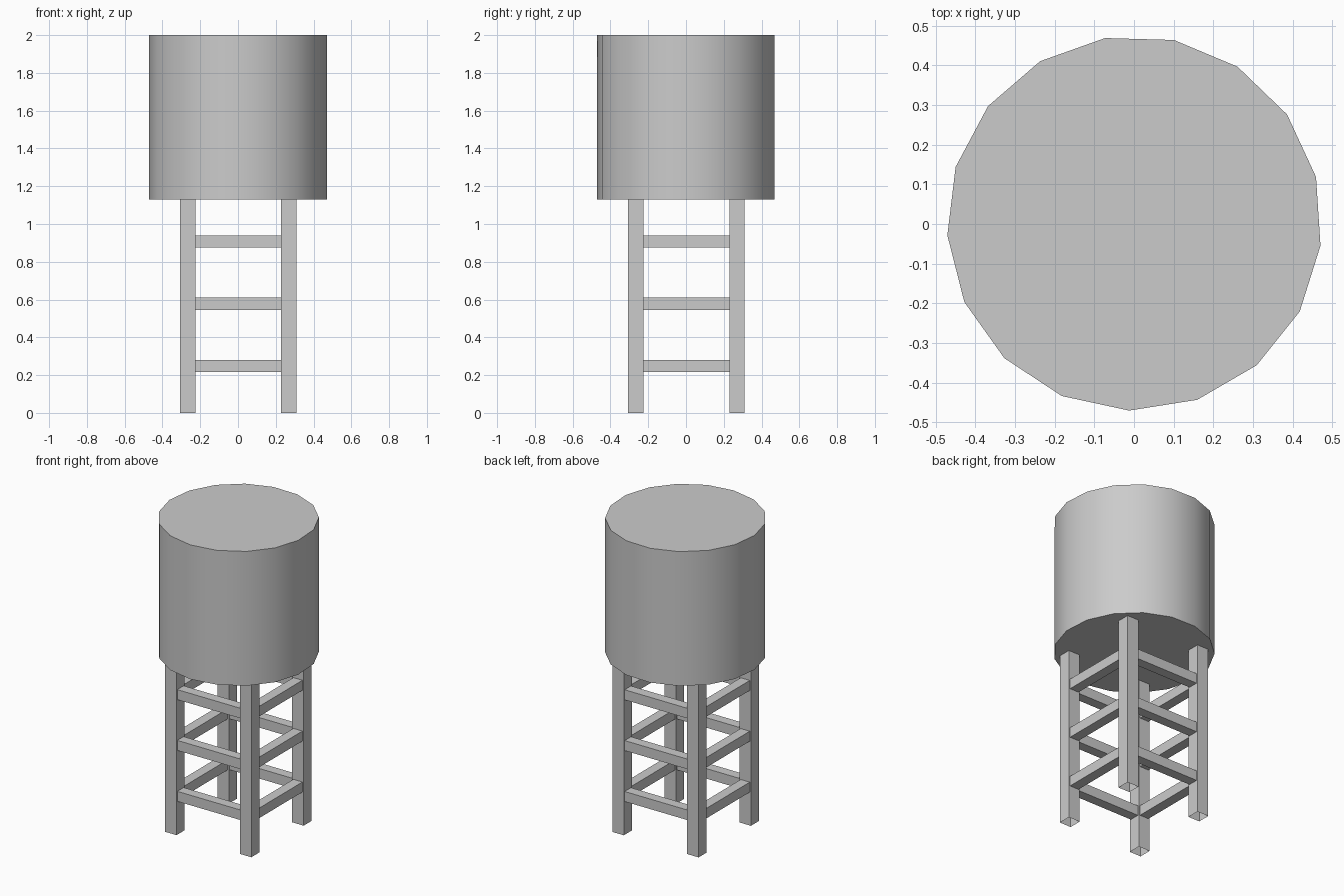
import bpy, bmesh
from math import radians
from mathutils import Vector, Matrix

if "Cube" in bpy.data.objects:
    bpy.data.objects.remove(bpy.data.objects["Cube"])

CENTRE = Vector((0.001, 0.002, 0))
SPREAD = 0.268      # leg centre offset from the tower axis
LEG_W = 0.082
BAR_W = 0.065


def open_box(name, loc, size, open_axis):
    """Box tube without the two end faces along open_axis."""
    bm = bmesh.new()
    bmesh.ops.create_cube(bm, size=1, matrix=Matrix.Diagonal((*size, 1)))
    bm.normal_update()
    ends = [f for f in bm.faces if abs(f.normal[open_axis]) > 0.9]
    bmesh.ops.delete(bm, geom=ends, context='FACES_ONLY')
    me = bpy.data.meshes.new(name)
    bm.to_mesh(me)
    bm.free()
    ob = bpy.data.objects.new(name, me)
    ob.location = CENTRE + Vector(loc)
    bpy.context.collection.objects.link(ob)
    return ob


# Tank: 17-sided smooth drum
bpy.ops.mesh.primitive_cylinder_add(vertices=17, radius=0.473, depth=0.87,
                                    location=CENTRE + Vector((0, 0, 1.565)))
tank = bpy.context.object
tank.name = "tank"
# turn the first vertex (at +y) to its place near 99 degrees
tank.data.transform(Matrix.Rotation(radians(8.99), 4, 'Z'))
bpy.ops.object.shade_smooth_by_angle(angle=radians(30))

# Four hollow legs, open at the ends
for sx, side in ((-1, "left"), (1, "right")):
    for sy, end in ((-1, "front"), (1, "back")):
        open_box(f"{end}_{side}_leg", (sx * SPREAD, sy * SPREAD, 0.565),
                 (LEG_W, LEG_W, 1.13), 2)

# Three rings of cross bars between the legs
span = 2 * SPREAD - LEG_W
for level, z in enumerate((0.248, 0.578, 0.907), 1):
    for s, end, side in ((-1, "front", "left"), (1, "back", "right")):
        open_box(f"{end}_bar_{level}", (0, s * SPREAD, z), (span, BAR_W, BAR_W), 0)
        open_box(f"{side}_bar_{level}", (s * SPREAD, 0, z), (BAR_W, span, BAR_W), 1)
